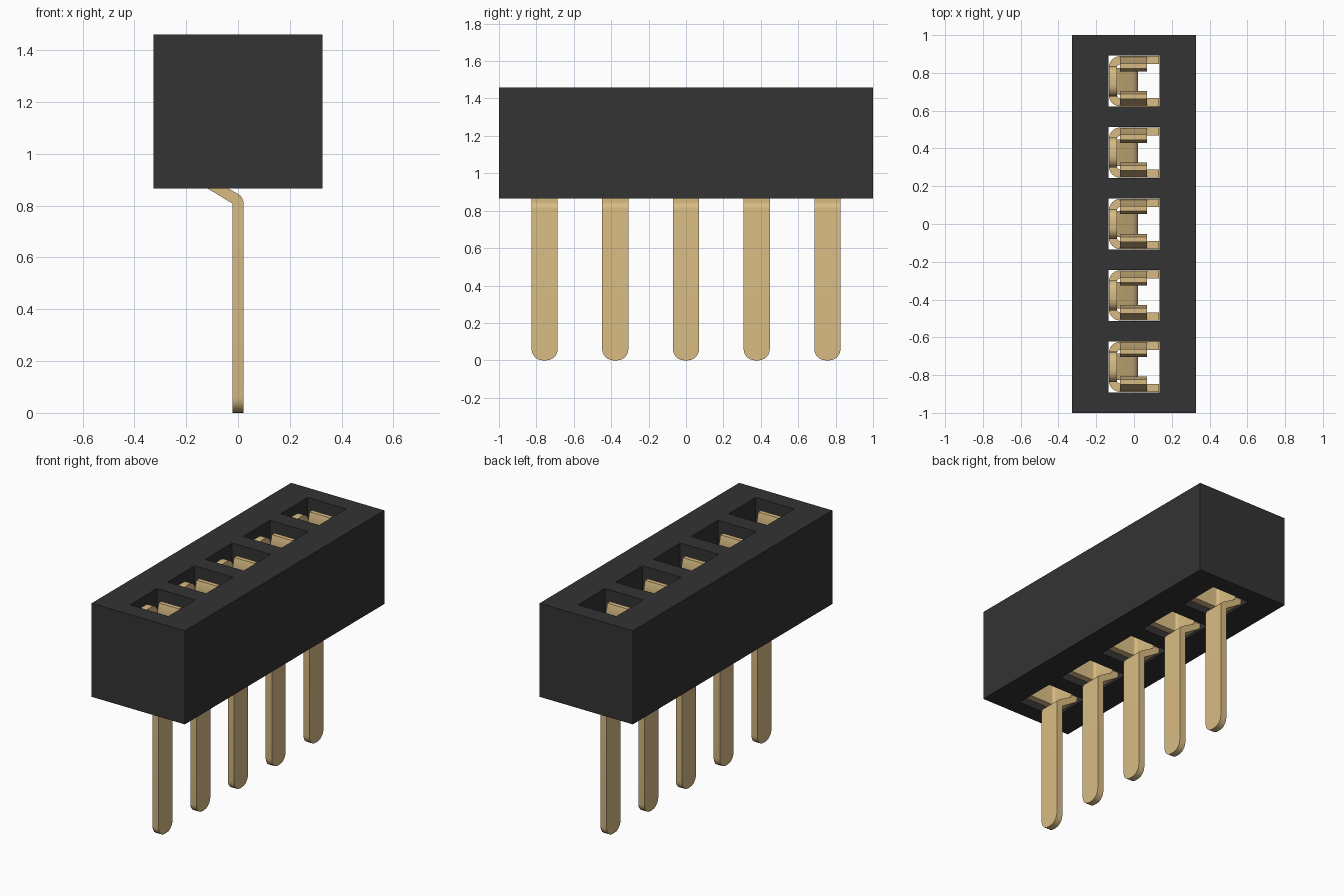
import bpy, bmesh
from math import sin, cos, radians
from mathutils import Vector

cube = bpy.data.objects.get("Cube")
if cube:
    bpy.data.objects.remove(cube)


def material(name, rgb):
    m = bpy.data.materials.new(name)
    m.use_nodes = True
    m.diffuse_color = (*rgb, 1)
    bsdf = next(n for n in m.node_tree.nodes if n.type == 'BSDF_PRINCIPLED')
    bsdf.inputs["Base Color"].default_value = (*rgb, 1)
    return m


BLACK = material("black plastic", (0.033, 0.033, 0.033))
GOLD = material("pale gold", (0.69, 0.50, 0.227))

PITCH, HALF, T = 0.378, 0.135, 0.043   # socket spacing, half opening, sheet thickness
BOTTOM, TOP = 0.866, 1.46
CENTRES = [PITCH * i for i in range(-2, 3)]


def finish(bm, name, mat, smooth=True):
    bmesh.ops.recalc_face_normals(bm, faces=bm.faces)
    mesh = bpy.data.meshes.new(name)
    bm.to_mesh(mesh)
    bm.free()
    mesh.materials.append(mat)
    ob = bpy.data.objects.new(name, mesh)
    bpy.context.collection.objects.link(ob)
    if smooth:
        bpy.ops.object.select_all(action='DESELECT')
        ob.select_set(True)
        bpy.context.view_layer.objects.active = ob
        bpy.ops.object.shade_smooth_by_angle(angle=radians(35))
    return ob


def prism(bm, points, direction):
    """Close a planar outline into a solid along a direction."""
    face = bm.faces.new([bm.verts.new(p) for p in points])
    new = bmesh.ops.extrude_face_region(bm, geom=[face], use_keep_orig=True)["geom"]
    verts = [g for g in new if isinstance(g, bmesh.types.BMVert)]
    bmesh.ops.translate(bm, verts=verts, vec=Vector(direction))


def arc(cx, cy, r, start, end, n=6):
    return [(cx + r * cos(radians(start + (end - start) * i / n)),
             cy + r * sin(radians(start + (end - start) * i / n))) for i in range(n + 1)]


def round_edges(bm, test, radius):
    edges = [e for e in bm.edges if all(test(v.co) for v in e.verts)
             and abs(e.verts[0].co.y - e.verts[1].co.y) < 1e-4]
    bmesh.ops.bevel(bm, geom=edges, offset=radius, segments=6, profile=0.5, affect='EDGES')


# Housing: a slab with five openings running right through it
xs = [-0.327, -HALF, HALF, 0.327]
ys = [-1] + [c + s * HALF for c in CENTRES for s in (-1, 1)] + [1]
bm = bmesh.new()
grid = [[bm.verts.new((x, y, BOTTOM)) for y in ys] for x in xs]
for i in range(len(xs) - 1):
    for j in range(len(ys) - 1):
        if not (i == 1 and j % 2 == 1):
            bm.faces.new((grid[i][j], grid[i + 1][j], grid[i + 1][j + 1], grid[i][j + 1]))
new = bmesh.ops.extrude_face_region(bm, geom=bm.faces[:], use_keep_orig=True)["geom"]
bmesh.ops.translate(bm, verts=[g for g in new if isinstance(g, bmesh.types.BMVert)],
                    vec=(0, 0, TOP - BOTTOM))
finish(bm, "housing", BLACK, smooth=False)

OUT = HALF - 0.002          # contact sits just clear of the opening walls


def socket_band(bm, y):
    """Folded three-sided sheet lining the opening."""
    R = 0.06
    c = OUT - R
    outer = [(OUT, c + R)] + arc(-c, c, R, 90, 180) + arc(-c, -c, R, 180, 270) + [(OUT, -OUT)]
    r = R - T
    inner = [(OUT, -c - r)] + arc(-c, -c, r, 270, 180) + arc(-c, c, r, 180, 90) + [(OUT, c + r)]
    prism(bm, [(px, y + py, 0.91) for px, py in outer + inner], (0, 0, 0.29))


def spring_arm(bm, y, side):
    """Leaf that leans in to a pinch and flares slightly at its tip."""
    inner = [(OUT - T, 1.18), (0.052, 1.35), (0.068, 1.41)]
    outer = [(0.095, 1.41), (0.092, 1.35), (OUT, 1.18)]
    prism(bm, [(-0.075, y + side * py, pz) for py, pz in inner + outer], (0.145, 0, 0))


for number, y in enumerate(CENTRES, 1):
    bm = bmesh.new()
    socket_band(bm, y)
    for side in (-1, 1):
        spring_arm(bm, y, side)
    finish(bm, f"socket_contact_{number}", GOLD)

    # Back tab with rounded top corners
    bm = bmesh.new()
    w, top = 0.08, 1.40
    prism(bm, [(-OUT, y - w, 1.19), (-OUT, y + w, 1.19), (-OUT, y + w, top),
               (-OUT, y - w, top)], (T, 0, 0))
    round_edges(bm, lambda v: v.z > top - 0.001, 0.06)
    finish(bm, f"back_tab_{number}", GOLD)

    # Pin: leaves the back sheet, slopes inward and bends down
    bm = bmesh.new()
    h = T / 2
    bend = arc(-h, 0.808, T, 60, 0)
    profile = [(-OUT, 0.92), (-OUT, 0.882), (-0.122, 0.869), (-h, 0.808), (-h, 0), (h, 0)]
    profile += bend[::-1] + [(-OUT + T, 0.895), (-OUT + T, 0.92)]
    prism(bm, [(px, y - 0.07, pz) for px, pz in profile], (0, 0.14, 0))
    round_edges(bm, lambda v: abs(v.z) < 0.001, 0.06)
    finish(bm, f"pin_{number}", GOLD)
